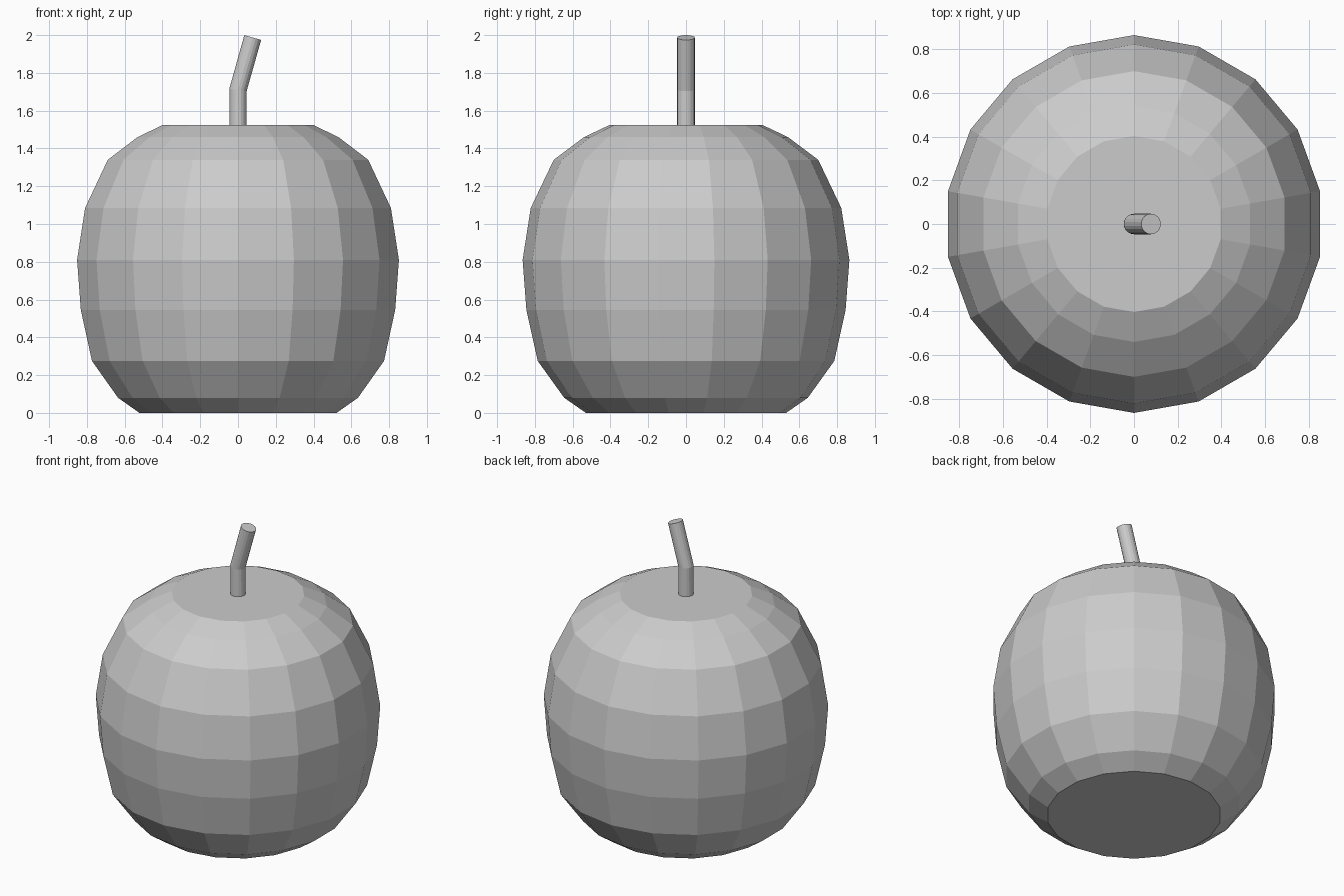
import bpy
import bmesh
from math import cos, sin, tau, radians
from mathutils import Matrix, Vector

cube = bpy.data.objects.get("Cube")
if cube:
    bpy.data.objects.remove(cube, do_unlink=True)


def make_material(name, rgb):
    mat = bpy.data.materials.new(name)
    mat.use_nodes = True
    color = (*rgb, 1.0)
    mat.diffuse_color = color
    mat.node_tree.nodes["Principled BSDF"].inputs["Base Color"].default_value = color
    return mat


def loft(name, rings, sides, mat):
    """Skin a capped tube through rings of (x, z, radius, tilt in degrees)."""
    bm = bmesh.new()
    loops = []
    for x, z, radius, tilt in rings:
        place = Matrix.Translation((x, 0, z)) @ Matrix.Rotation(radians(tilt), 4, 'Y')
        angles = [tau * i / sides for i in range(sides)]
        loops.append([bm.verts.new(place @ Vector((radius * sin(a), radius * cos(a), 0)))
                      for a in angles])
    for low, high in zip(loops, loops[1:]):
        for i in range(sides):
            j = (i + 1) % sides
            bm.faces.new((low[i], low[j], high[j], high[i]))
    bm.faces.new(loops[0])
    bm.faces.new(loops[-1])
    bmesh.ops.recalc_face_normals(bm, faces=bm.faces)
    mesh = bpy.data.meshes.new(name)
    bm.to_mesh(mesh)
    bm.free()
    mesh.materials.append(mat)
    obj = bpy.data.objects.new(name, mesh)
    bpy.context.collection.objects.link(obj)
    return obj


grey = make_material("light grey", (0.6, 0.6, 0.6))

# Faceted fruit body, as (radius, height) from base to flat top
profile = [(0.53, 0), (0.645, 0.08), (0.785, 0.275), (0.845, 0.545), (0.865, 0.81),
           (0.822, 1.085), (0.70, 1.34), (0.54, 1.46), (0.403, 1.525)]
loft("fruit_body", [(0, z, r, 0) for r, z in profile], 18, grey)

# Bent stem: upright lower half, leaning upper half with a square-cut tip
stem_rings = [(0, 1.52, 0.047, 0), (0, 1.71, 0.047, 8), (0.078, 1.987, 0.047, 16)]
stem = loft("stem", stem_rings, 18, grey)
bpy.ops.object.select_all(action='DESELECT')
stem.select_set(True)
bpy.context.view_layer.objects.active = stem
bpy.ops.object.shade_flat()
